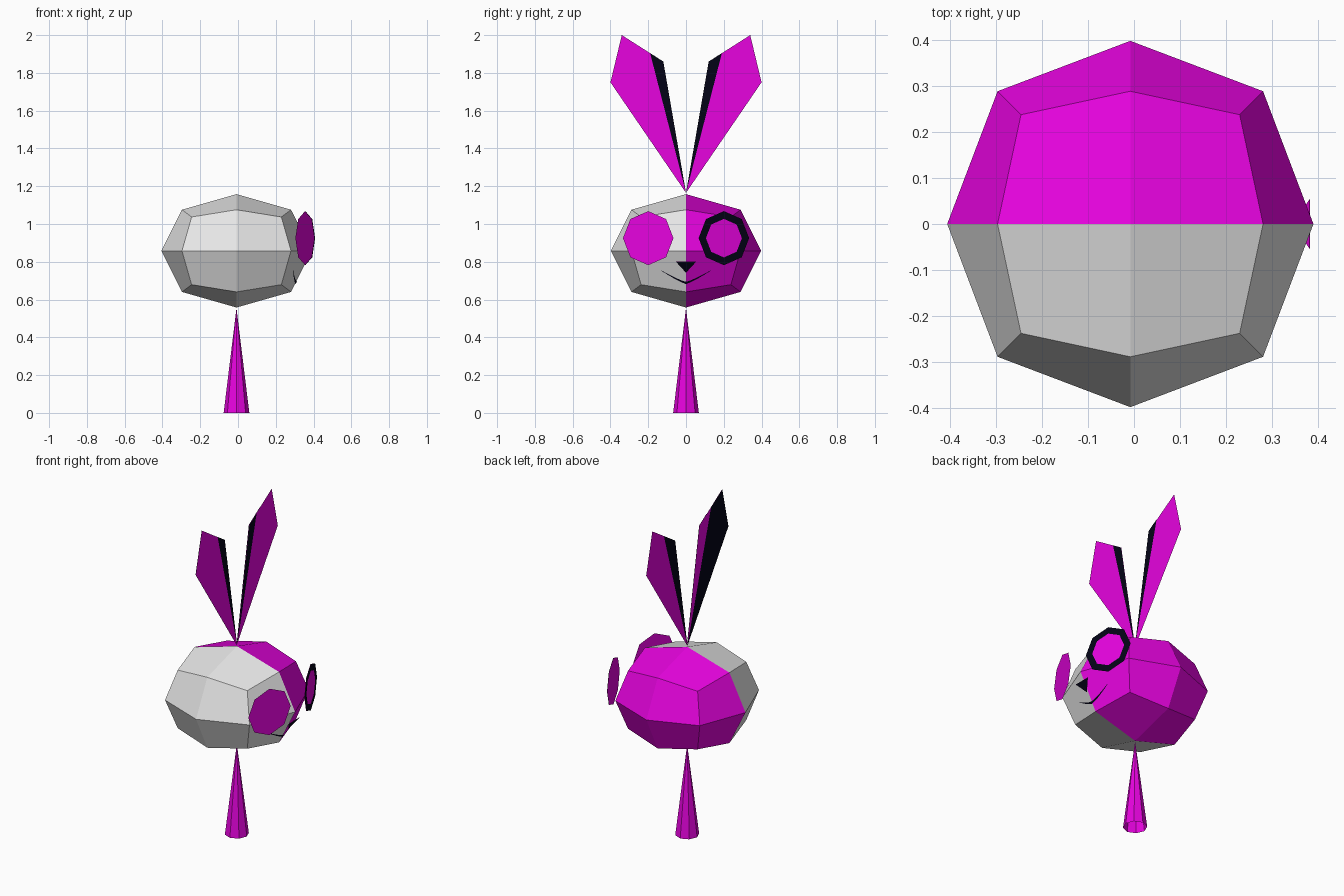
import bpy, bmesh
from math import sin, cos, pi, radians
from mathutils import Vector
from mathutils.bvhtree import BVHTree

if "Cube" in bpy.data.objects:
    bpy.data.objects.remove(bpy.data.objects["Cube"])

CX = -0.008  # axis shared by head, ears and body


def material(name, rgb):
    mat = bpy.data.materials.new(name)
    mat.use_nodes = True
    mat.diffuse_color = (*rgb, 1)
    mat.node_tree.nodes["Principled BSDF"].inputs["Base Color"].default_value = (*rgb, 1)
    return mat


GREY = material("light_grey", (0.8, 0.8, 0.8))
MAGENTA = material("magenta", (0.8, 0.001, 0.74))
BLACK = material("near_black", (0.001, 0.001, 0.008))


def add_object(name, bm, *mats):
    mesh = bpy.data.meshes.new(name)
    bm.to_mesh(mesh)
    bm.free()
    for mat in mats:
        mesh.materials.append(mat)
    obj = bpy.data.objects.new(name, mesh)
    bpy.context.collection.objects.link(obj)
    return obj


def plate(name, polygons, mat):
    """Flat sheet made from one or more polygons."""
    bm = bmesh.new()
    for points in polygons:
        bm.faces.new([bm.verts.new(p) for p in points])
    bmesh.ops.remove_doubles(bm, verts=bm.verts, dist=0.0001)
    return add_object(name, bm, mat)


# Head: rounded 24-quad ball, grey on one half and magenta on the other
bm = bmesh.new()
bmesh.ops.create_cube(bm, size=2)
bmesh.ops.subdivide_edges(bm, edges=bm.edges, cuts=1, use_grid_fill=True)
reach = {1: 1.0, 2: 0.725, 3: 0.597}  # face centre, edge middle, corner
for v in bm.verts:
    k = reach[sum(abs(c) > 0.5 for c in v.co)]
    v.co = Vector((v.co.x * 0.398, v.co.y * 0.398, v.co.z * 0.3)) * k
    v.co += Vector((CX, 0, 0.858))
for f in bm.faces:
    f.material_index = 1 if f.calc_center_median().y > 0 else 0
surface = BVHTree.FromBMesh(bm)
add_object("head", bm, GREY, MAGENTA)

# Body: open eight-sided cone
bm = bmesh.new()
bmesh.ops.create_cone(bm, cap_ends=False, segments=8, radius1=0.068, radius2=0, depth=0.555)
bmesh.ops.remove_doubles(bm, verts=bm.verts, dist=0.0001)
bmesh.ops.translate(bm, verts=bm.verts, vec=(CX, 0, 0.2775))
add_object("body", bm, MAGENTA)

# Ears: magenta sheets with dark strips along one edge of each side
BASE, OUTER, TIP, INNER = (0, 1.165), (0.4, 1.75), (0.34, 2.0), (0.12, 1.86)
inner_front = [BASE, (0.19, 1.905), INNER]
inner_back = [BASE, (0.23, 1.93), INNER]
outer_back = [BASE, OUTER, TIP, (0.23, 1.93)]


def ear_sheet(name, profile, side, x, mat):
    plate(name, [[(x, side * y, z) for y, z in profile[::side]]], mat)


for side, label, back in ((1, "left", inner_back), (-1, "right", outer_back)):
    ear_sheet(label + "_ear", [BASE, OUTER, TIP, INNER], side, CX, MAGENTA)
    ear_sheet(label + "_ear_front_strip", inner_front, side, CX + 0.002, BLACK)
    ear_sheet(label + "_ear_back_strip", back, side, CX - 0.002, BLACK)


# Eyes: octagonal discs turned outwards, one with a dark rim
def eye_ring(side, radius, lift):
    a = side * radians(21)
    centre = Vector((0.355, side * 0.2, 0.925)) + Vector((cos(a), sin(a), 0)) * lift
    across = Vector((-sin(a), cos(a), 0))
    return [centre + across * radius * cos(i * pi / 4)
            + Vector((0, 0, radius * sin(i * pi / 4))) for i in range(8)]


for side, label in ((1, "left"), (-1, "right")):
    plate(label + "_eye", [eye_ring(side, 0.143, 0)], MAGENTA)
outer, inner = eye_ring(1, 0.143, 0.002), eye_ring(1, 0.102, 0.002)
plate("left_eye_rim", [[outer[i], outer[(i + 1) % 8], inner[(i + 1) % 8], inner[i]]
                       for i in range(8)], BLACK)

# Nose: small tilted triangle, dark in front and magenta behind
nose = [Vector((0.382, -0.053, 0.8)), Vector((0.345, 0, 0.742)), Vector((0.382, 0.053, 0.8))]
plate("nose", [nose], BLACK)
plate("nose_back", [[p + Vector((-0.001, 0, 0.001)) for p in reversed(nose)]], MAGENTA)


# Mouth: thin smile lying on the head
def on_head(y, z):
    hit = surface.ray_cast(Vector((1, y, z)), Vector((-1, 0, 0)))[0]
    return (hit.x + 0.004, y, z)


STEPS = 12
smile = []
for i in range(STEPS + 1):
    t = 2 * i / STEPS - 1
    z = 0.688 + 0.065 * abs(t) ** 1.2
    half = 0.005 * (1 - abs(t)) + 0.001
    smile.append([on_head(0.13 * t, z + s * half) for s in (-1, 1)])
plate("mouth", [[a[0], b[0], b[1], a[1]] for a, b in zip(smile, smile[1:])], BLACK)
